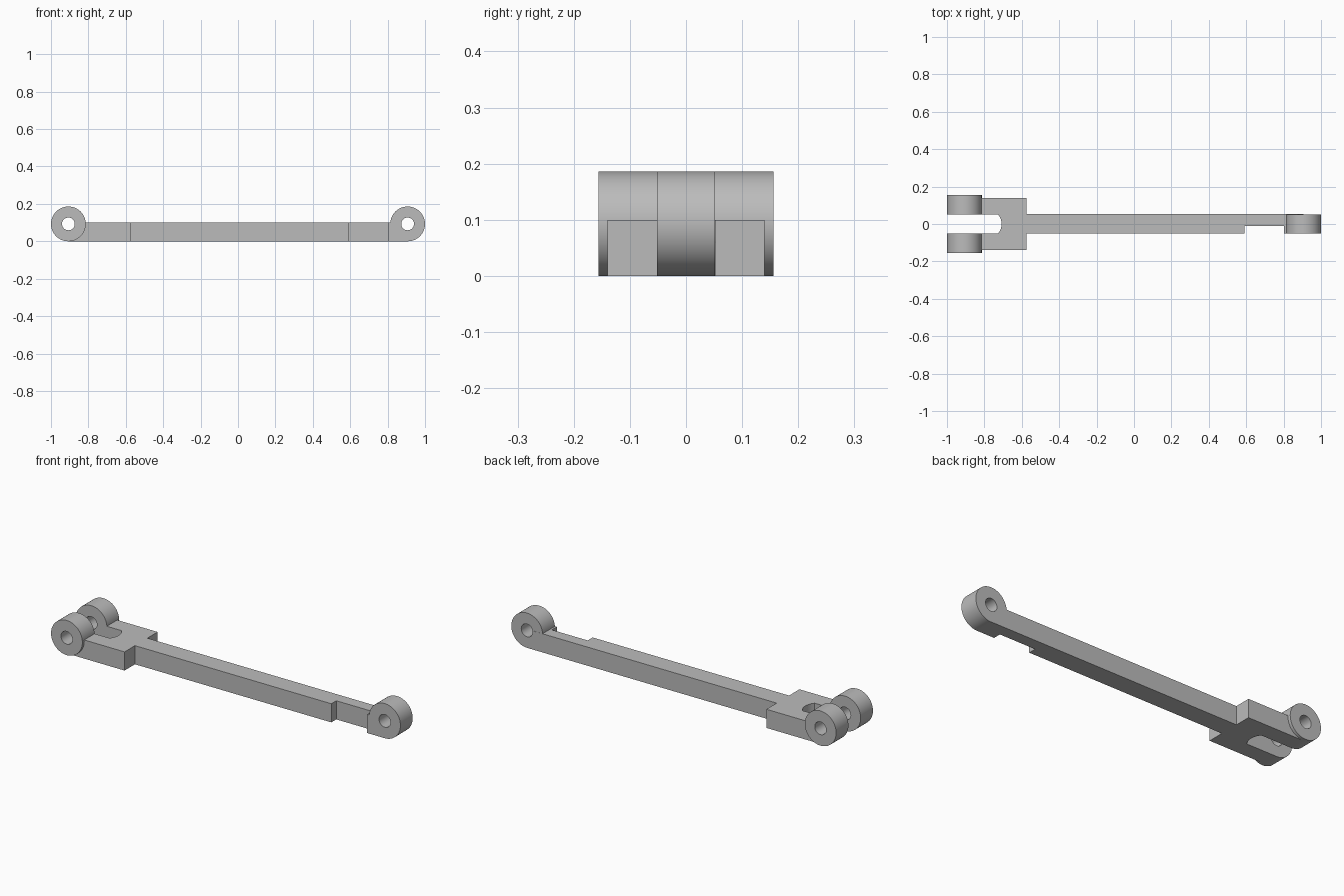
import bpy, bmesh, math
from mathutils import Matrix

cube = bpy.data.objects.get("Cube")
if cube:
    bpy.data.objects.remove(cube, do_unlink=True)

PIN_X, PIN_Z = 0.907, 0.093      # pin centre at both ends
LUG_R, HOLE_R = 0.093, 0.034
HEIGHT = 0.1                     # thickness of the flat bar
HALF = 0.052                     # half width of bar and fork slot

grey = bpy.data.materials.new("plain_grey")
grey.use_nodes = True
grey.diffuse_color = (0.5, 0.5, 0.5, 1)
grey.node_tree.nodes["Principled BSDF"].inputs["Base Color"].default_value = (0.5, 0.5, 0.5, 1)


def finish(name, bm):
    bmesh.ops.recalc_face_normals(bm, faces=bm.faces)
    mesh = bpy.data.meshes.new(name)
    bm.to_mesh(mesh)
    bm.free()
    mesh.materials.append(grey)
    obj = bpy.data.objects.new(name, mesh)
    bpy.context.collection.objects.link(obj)
    return obj


def plate(name, outline):
    """Extrude a plan outline upward from the ground."""
    bm = bmesh.new()
    face = bm.faces.new([bm.verts.new((x, y, 0)) for x, y in outline])
    top = bmesh.ops.extrude_face_region(bm, geom=[face])["geom"]
    bmesh.ops.translate(bm, vec=(0, 0, HEIGHT),
                        verts=[v for v in top if isinstance(v, bmesh.types.BMVert)])
    return finish(name, bm)


def pin(name, x, y0, y1, radius):
    """Cylinder lying along y."""
    bm = bmesh.new()
    place = Matrix.Translation((x, (y0 + y1) / 2, PIN_Z)) @ Matrix.Rotation(math.pi / 2, 4, "X")
    bmesh.ops.create_cone(bm, cap_ends=True, segments=64, radius1=radius,
                          radius2=radius, depth=y1 - y0, matrix=place)
    return finish(name, bm)


def select_only(obj):
    bpy.ops.object.select_all(action="DESELECT")
    obj.select_set(True)
    bpy.context.view_layer.objects.active = obj


def drill(obj, x):
    cutter = pin("hole_cutter", x, -0.3, 0.3, HOLE_R)
    cutter.hide_render = True
    mod = obj.modifiers.new("hole", "BOOLEAN")
    mod.operation, mod.solver, mod.object = "DIFFERENCE", "EXACT", cutter
    select_only(obj)
    bpy.ops.object.modifier_apply(modifier=mod.name)
    bpy.data.objects.remove(cutter, do_unlink=True)
    select_only(obj)
    bpy.ops.object.shade_smooth_by_angle(angle=math.radians(30))


# Fork block, with a slot that ends in a shallow arc
arc_r = 0.08
arc_x = -0.708 - arc_r
sweep = math.asin(HALF / arc_r)
slot = []
for i in range(13):
    a = sweep * (i / 6 - 1)
    slot.append((arc_x + arc_r * math.cos(a), arc_r * math.sin(a)))
fork = plate("fork_block",
             [(-PIN_X, -HALF)] + slot + [(-PIN_X, HALF), (-PIN_X, 0.14), (-0.575, 0.14),
                                         (-0.575, -0.14), (-PIN_X, -0.14)])
drill(fork, -PIN_X)

# Pair of fork lugs
for name, side in (("fork_lug_left", -1), ("fork_lug_right", 1)):
    y0, y1 = sorted((side * HALF, side * 0.156))
    drill(pin(name, -PIN_X, y0, y1, LUG_R), -PIN_X)

# Shaft with the front recess and the foot under the end lug
shaft = plate("shaft", [(-0.575, -HALF), (0.59, -HALF), (0.59, -0.01), (0.803, -0.01),
                        (0.803, -HALF), (PIN_X, -HALF), (PIN_X, 0.053), (-0.575, 0.053)])
drill(shaft, PIN_X)

# Single lug at the far end
drill(pin("end_lug", PIN_X, -HALF, HALF, LUG_R), PIN_X)
